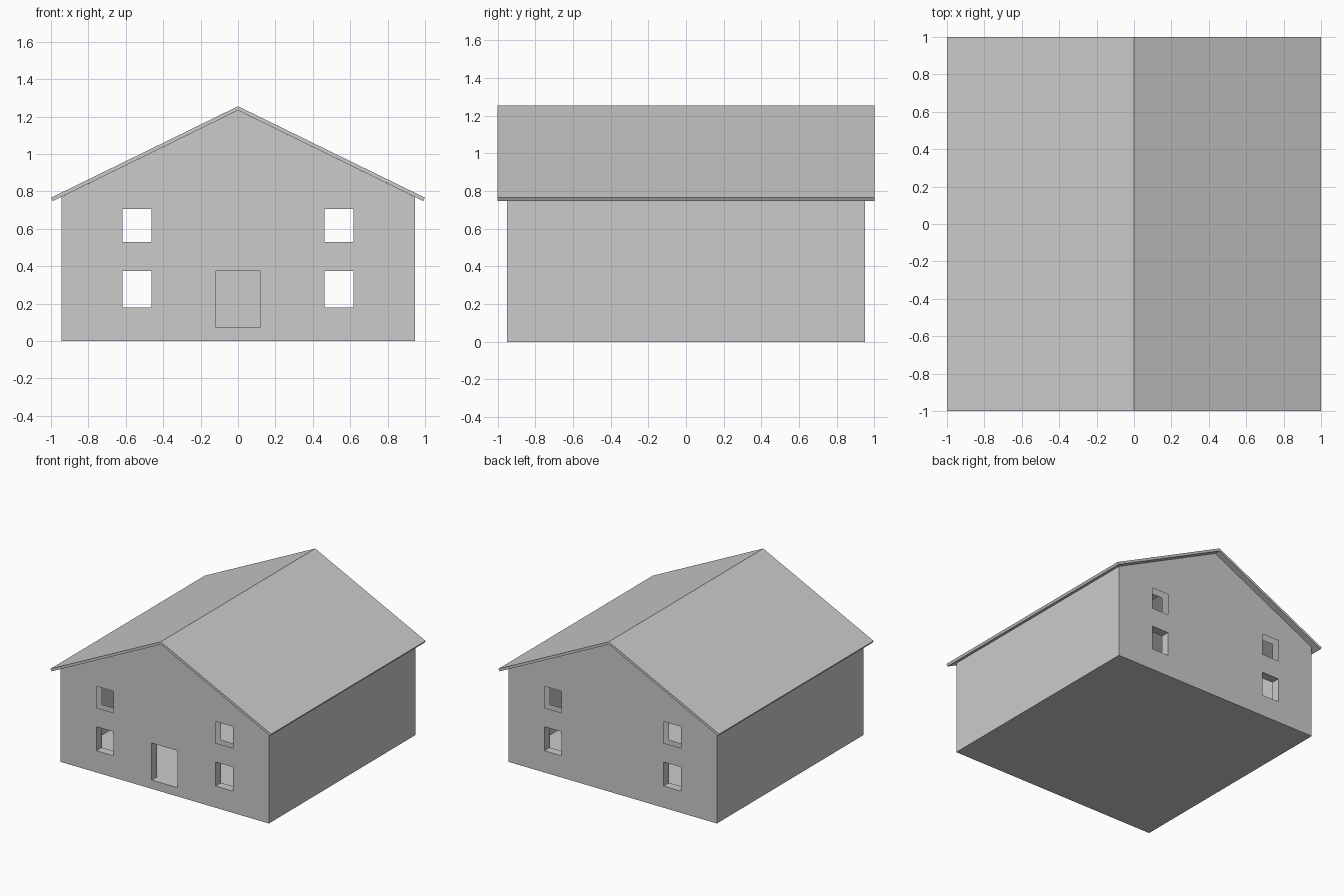
import bpy, bmesh

if "Cube" in bpy.data.objects:
    bpy.data.objects.remove(bpy.data.objects["Cube"])

SLOPE, APEX = 0.49, 1.233      # underside line of the roof
T = 0.07                       # wall thickness
WX, WY = 0.945, 0.95           # half width and half depth of the walls


def extrude_profile(name, profile, y0, y1):
    """Closed prism from an (x, z) profile running along y."""
    bm = bmesh.new()
    face = bm.faces.new([bm.verts.new((x, y0, z)) for x, z in profile])
    ext = bmesh.ops.extrude_face_region(bm, geom=[face])
    verts = [g for g in ext["geom"] if isinstance(g, bmesh.types.BMVert)]
    bmesh.ops.translate(bm, verts=verts, vec=(0, y1 - y0, 0))
    bmesh.ops.recalc_face_normals(bm, faces=bm.faces[:])
    mesh = bpy.data.meshes.new(name)
    bm.to_mesh(mesh)
    bm.free()
    obj = bpy.data.objects.new(name, mesh)
    bpy.context.collection.objects.link(obj)
    return obj


def gable(half, floor, apex):
    eave = apex - SLOPE * half
    return [(-half, floor), (half, floor), (half, eave), (0, apex), (-half, eave)]


def rect(x0, x1, z0, z1):
    return [(x0, z0), (x1, z0), (x1, z1), (x0, z1)]


# Hollow walls with floor
walls = extrude_profile("walls", gable(WX, 0, APEX), -WY, WY)
cutters = [extrude_profile("room_cutter", gable(WX - T, T, APEX - 0.078), T - WY, WY - T)]

# Windows run through both gable walls, the door only through the front
for z0, z1 in ((0.178, 0.375), (0.53, 0.706)):
    for x0, x1 in ((-0.618, -0.463), (0.463, 0.618)):
        cutters.append(extrude_profile("window_cutter", rect(x0, x1, z0, z1), -1.1, 1.1))
cutters.append(extrude_profile("door_cutter", rect(-0.117, 0.117, 0.072, 0.375), -1.1, -0.7))

for c in cutters:
    mod = walls.modifiers.new("cut", 'BOOLEAN')
    mod.operation, mod.solver, mod.object = 'DIFFERENCE', 'EXACT', c
    c.hide_render = True
dg = bpy.context.evaluated_depsgraph_get()
mesh = bpy.data.meshes.new_from_object(walls.evaluated_get(dg))
walls.modifiers.clear()
walls.data = mesh
for c in cutters:
    bpy.data.objects.remove(c)

# Upper windows have no reveals: open to the wall cavity
bm = bmesh.new()
bm.from_mesh(mesh)
reveals = []
for f in bm.faces:
    c = f.calc_center_median()
    if abs(f.normal.y) < 0.1 and 0.5 < c.z < 0.73 and 0.4 < abs(c.x) < 0.65 \
            and WY - T < abs(c.y) < WY:
        reveals.append(f)
bmesh.ops.delete(bm, geom=reveals, context='FACES')
bm.to_mesh(mesh)
bm.free()

# Roof slab with overhang
extrude_profile("roof", [(0, 1.255), (1, 0.766), (0.99, 0.748), (0, APEX),
                         (-0.99, 0.748), (-1, 0.766)], -1, 1)
